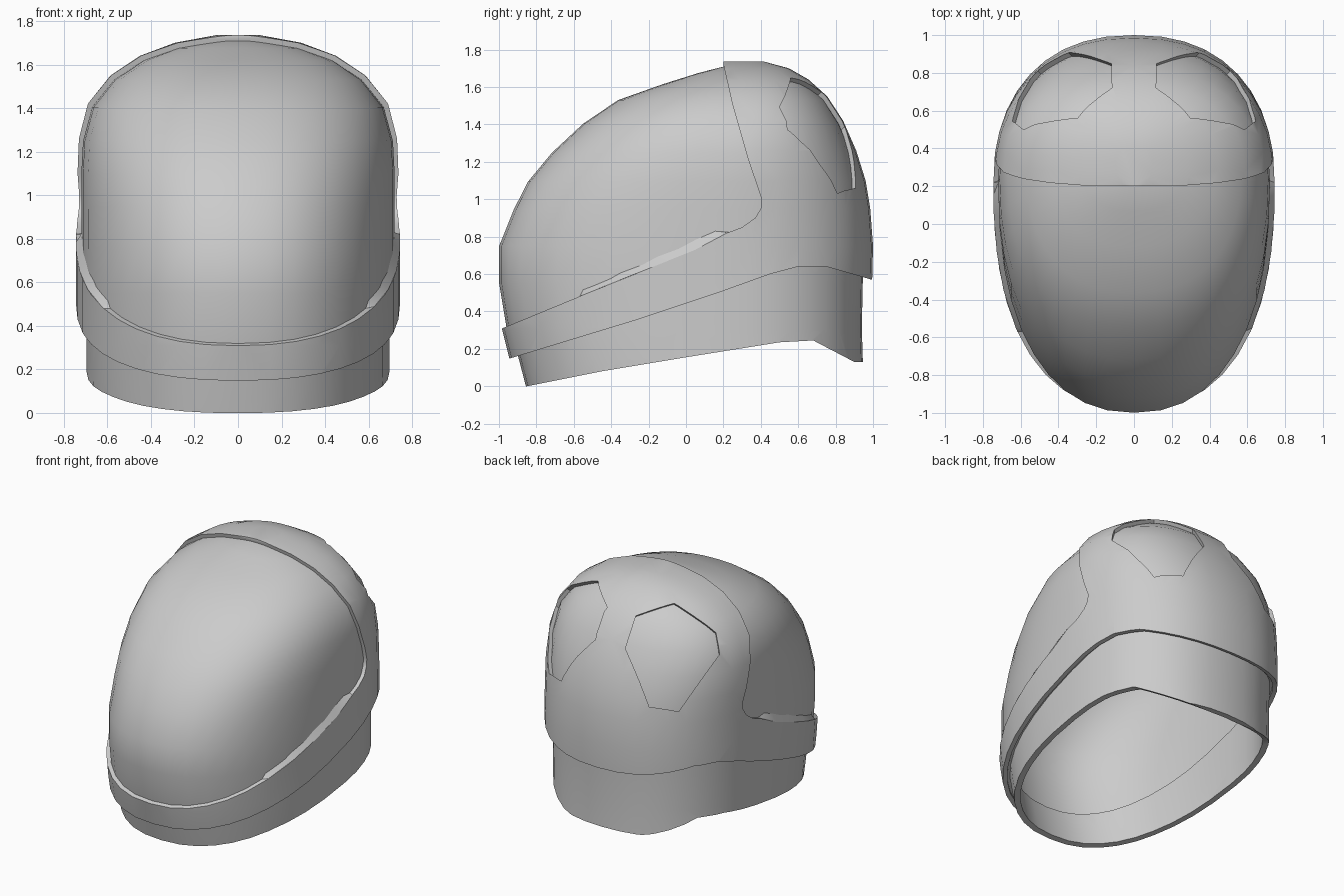
import bpy, bmesh
from math import cos, sin, pi, copysign, sqrt
from mathutils import Vector

if "Cube" in bpy.data.objects:
    bpy.data.objects.remove(bpy.data.objects["Cube"], do_unlink=True)

grey = bpy.data.materials.new("helmet_grey")
grey.use_nodes = True
COLOR = (0.6, 0.6, 0.6, 1)
grey.diffuse_color = COLOR
grey.node_tree.nodes["Principled BSDF"].inputs["Base Color"].default_value = COLOR

# Helmet slices: height, half width, front y, back y
SLICES = [(-.1, .74, -.88, 1), (.15, .745, -.945, .995), (.31, .745, -.985, .99),
          (.55, .745, -1.025, .995), (.75, .745, -1.025, 1), (.95, .745, -.945, .985),
          (1.1, .745, -.87, .96), (1.26, .735, -.74, .91), (1.42, .69, -.57, .84),
          (1.55, .585, -.38, .755), (1.64, .45, -.13, .655), (1.7, .29, .06, .55),
          (1.735, .1, .2, .42)]
POWER = 2.3
SEGMENTS = 40


def slice_at(index, inset):
    """One slice pulled inward; the pull turns downward near the crown."""
    z, w, front, back = SLICES[index]
    k = max(0, (z - .9) / .835)
    side = inset * sqrt(max(0, 1 - k * k))
    return z - inset * k, w - side, front + side, back - side, .2 + .1 * k


def half_width(y, z, inset):
    """Surface x at a point of the side view."""
    for i in range(len(SLICES) - 1):
        a, b = slice_at(i, inset), slice_at(i + 1, inset)
        if a[0] <= z <= b[0]:
            f = (z - a[0]) / (b[0] - a[0])
            _, w, front, back, mid = [p + (q - p) * f for p, q in zip(a, b)]
            t = (mid - y) / (mid - front) if y < mid else (y - mid) / (back - mid)
            return w * max(0, 1 - t ** POWER) ** (1 / POWER)
    return 0


def new_object(name, bm):
    bmesh.ops.recalc_face_normals(bm, faces=bm.faces)
    mesh = bpy.data.meshes.new(name)
    bm.to_mesh(mesh)
    bm.free()
    mesh.materials.append(grey)
    obj = bpy.data.objects.new(name, mesh)
    bpy.context.collection.objects.link(obj)
    return obj


def dome(name, inset, thickness):
    """Hollow dome lofted down the inside and up the outside."""
    bm = bmesh.new()
    order = range(len(SLICES))
    levels = [slice_at(i, inset + thickness) for i in reversed(order)]
    levels += [slice_at(i, inset) for i in order]
    rings = []
    for z, w, front, back, mid in levels:
        ring = []
        for s in range(SEGMENTS):
            a = 2 * pi * s / SEGMENTS
            c = copysign(abs(cos(a)) ** (2 / POWER), cos(a))
            d = copysign(abs(sin(a)) ** (2 / POWER), sin(a))
            reach = back - mid if d > 0 else mid - front
            ring.append(bm.verts.new((w * c, mid + reach * d, z)))
        rings.append(ring)
    for low, high in zip(rings, rings[1:]):
        for s in range(SEGMENTS):
            n = (s + 1) % SEGMENTS
            bm.faces.new((low[s], low[n], high[n], high[s]))
    bm.faces.new(rings[0])
    bm.faces.new(rings[-1])
    return new_object(name, bm)


def side_prism(outline):
    """Side view outline extruded across the whole width."""
    bm = bmesh.new()
    face = bm.faces.new([bm.verts.new((-1.2, y, z)) for y, z in outline])
    out = bmesh.ops.extrude_face_region(bm, geom=[face])["geom"]
    bmesh.ops.translate(bm, vec=(2.4, 0, 0),
                        verts=[v for v in out if isinstance(v, bmesh.types.BMVert)])
    return new_object("cutter", bm)


def carve(obj, cuts):
    """Apply boolean cuts, then discard the cutters."""
    for operation, cutter in cuts:
        mod = obj.modifiers.new("cut", 'BOOLEAN')
        mod.operation = operation
        mod.solver = 'EXACT'
        mod.object = cutter
    graph = bpy.context.evaluated_depsgraph_get()
    mesh = bpy.data.meshes.new_from_object(obj.evaluated_get(graph))
    obj.modifiers.clear()
    obj.data = mesh
    for _, cutter in cuts:
        bpy.data.objects.remove(cutter, do_unlink=True)


def smooth(obj):
    bpy.ops.object.select_all(action='DESELECT')
    obj.select_set(True)
    bpy.context.view_layer.objects.active = obj
    bpy.ops.object.shade_smooth_by_angle(angle=.6)


# Side view lines: visor opening, shell lower edge, neck lower edge
OPENING = [(.2, 2), (.2, 1.72), (.25, 1.5), (.33, 1.22), (.405, 1), (.4, .95), (.37, .9),
           (.3, .85), (.22, .82), (.05, .73), (-.57, .48), (-1.2, .22)]
SHELL_EDGE = [(-1.2, .07), (-.28, .35), (.2, .51), (.45, .6), (.6, .64), (.75, .64), (1.2, .51)]
NECK_EDGE = [(-1.2, -.07), (-.85, 0), (-.45, .08), (0, .155), (.5, .235), (.68, .245),
             (.9, .13), (1.2, .13)]


def raised(line, amount):
    return [(y, z + amount) for y, z in line]


# Rear window recesses, cut along the direction they face
WINDOW = [(.11, .84, 1.38), (.11, .72, 1.57), (.3, .56, 1.65), (.59, .505, 1.5),
          (.65, .55, 1.38), (.5, .8, 1.02), (.34, .9, 1.05)]


def window_cutter(side):
    bm = bmesh.new()
    for p in WINDOW:
        for reach in (-.12, .12):
            q = Vector(p) + Vector((.5, .55, .6)) * reach
            bm.verts.new((q.x * side, q.y, q.z))
    bmesh.ops.convex_hull(bm, input=bm.verts)
    return new_object("cutter", bm)


# Outer shell with chin band
shell = dome("outer_shell", 0, .03)
carve(shell, [('INTERSECT', side_prism(OPENING + SHELL_EDGE + [(1.2, 2)])),
              ('DIFFERENCE', window_cutter(1)), ('DIFFERENCE', window_cutter(-1))])

# Visor, continuing under the shell as the floor of the windows
visor = dome("visor_dome", .026, .03)
carve(visor, [('INTERSECT', side_prism(raised(SHELL_EDGE, .02) + [(1.2, 2), (-1.2, 2)]))])

# Neck ring
neck = dome("neck_ring", .05, .04)
carve(neck, [('INTERSECT', side_prism(NECK_EDGE + raised(SHELL_EDGE, .08)[::-1]))])

# Sloped ledges between chin band and visor
ledge_low = [(-.57, .48), (-.55, .488), (-.35, .569), (-.15, .649), (.05, .73), (.15, .783), (.22, .82)]
ledge_high = [(-.57, .48), (-.55, .52), (-.35, .609), (-.15, .697), (.05, .786), (.15, .83), (.23, .825)]
bm = bmesh.new()
for side in (1, -1):
    rows = [[bm.verts.new((side * half_width(y, z, inset), y, z)) for y, z in line]
            for line, inset in ((ledge_low, 0), (ledge_high, .03))]
    for i in range(len(ledge_low) - 1):
        quad = (rows[0][i], rows[0][i + 1], rows[1][i + 1], rows[1][i])
        bm.faces.new(quad if side < 0 else quad[::-1])
ledges = new_object("band_ledges", bm)

for part in (shell, visor, neck, ledges):
    smooth(part)
